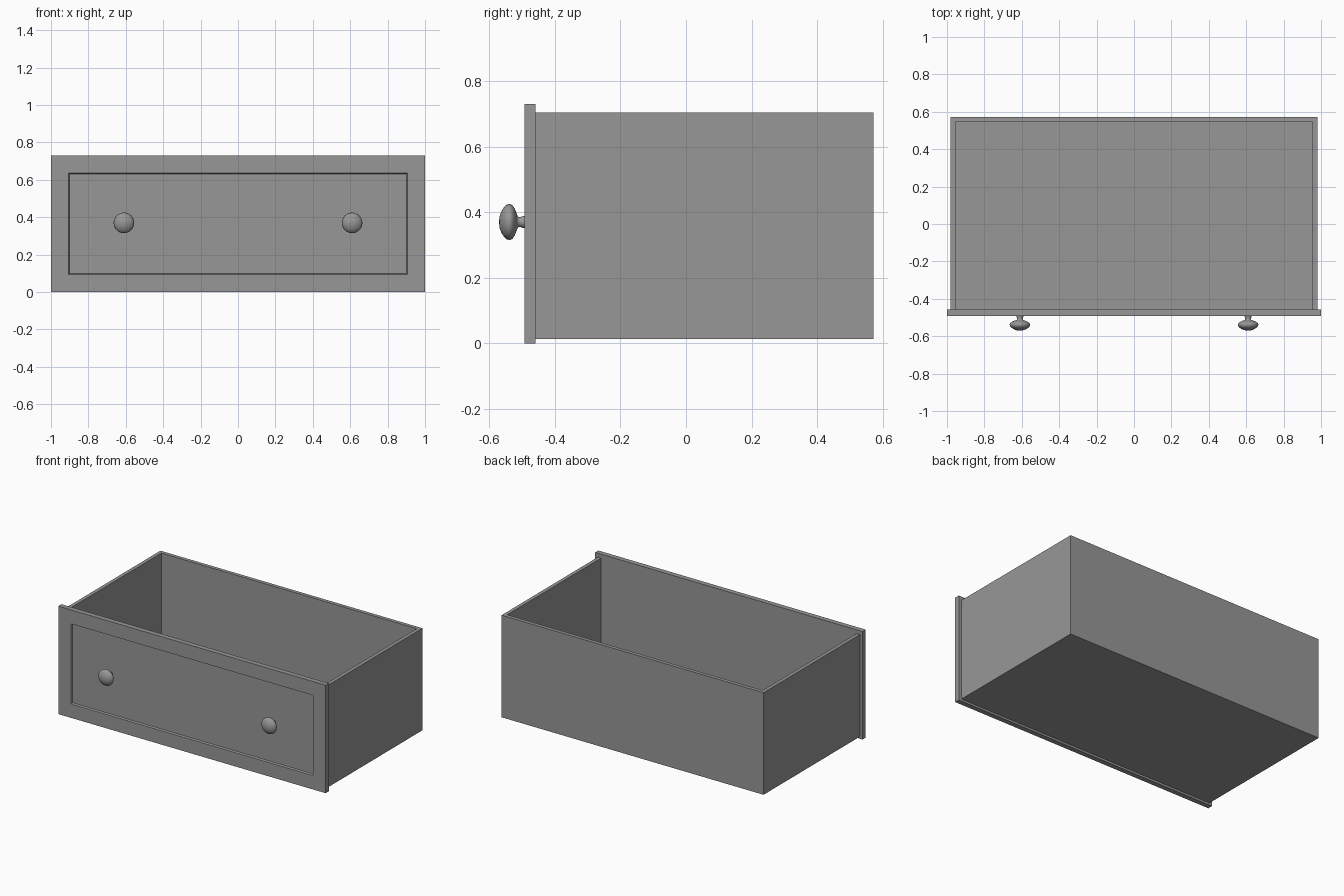
import bpy, bmesh, math
from mathutils import Vector

if "Cube" in bpy.data.objects:
    bpy.data.objects.remove(bpy.data.objects["Cube"])

grey = bpy.data.materials.new("plain grey")
grey.diffuse_color = (0.31, 0.31, 0.31, 1)
grey.use_nodes = True
grey.node_tree.nodes["Principled BSDF"].inputs["Base Color"].default_value = grey.diffuse_color


def add_object(name, bm):
    mesh = bpy.data.meshes.new(name)
    bmesh.ops.recalc_face_normals(bm, faces=bm.faces)
    bm.to_mesh(mesh)
    bm.free()
    mesh.materials.append(grey)
    ob = bpy.data.objects.new(name, mesh)
    bpy.context.collection.objects.link(ob)
    return ob


def box(lo, hi):
    bm = bmesh.new()
    bmesh.ops.create_cube(bm, size=1)
    lo, hi = Vector(lo), Vector(hi)
    for v in bm.verts:
        v.co = (lo + hi) / 2 + v.co * (hi - lo)
    bm.normal_update()
    return bm


# Front panel: frame with a shallow, slightly bevelled recess
bm = box((-1, -0.492, 0), (1, -0.458, 0.73))
front = [f for f in bm.faces if f.normal.y < -0.9]
bmesh.ops.inset_region(bm, faces=front, thickness=0.094, use_even_offset=True)
bmesh.ops.inset_region(bm, faces=front, thickness=0.005, use_even_offset=True)
for v in front[0].verts:
    v.co.y += 0.011
add_object("front_panel", bm)

# Drawer box: floor, sides and back, given thickness inwards
bm = box((-0.98, -0.458, 0.014), (0.98, 0.571, 0.704))
bmesh.ops.delete(bm, geom=[f for f in bm.faces if f.normal.z > 0.9 or f.normal.y < -0.9],
                 context='FACES')
# keep outward normals explicit, since the shell is open
bm.normal_update()
mesh = bpy.data.meshes.new("drawer_box")
bm.to_mesh(mesh)
bm.free()
mesh.materials.append(grey)
tray = bpy.data.objects.new("drawer_box", mesh)
bpy.context.collection.objects.link(tray)
solid = tray.modifiers.new("wall thickness", 'SOLIDIFY')
solid.thickness = 0.025
solid.offset = -1
solid.use_even_offset = True

# Knobs: turned profile (distance from panel, radius)
profile = [(-0.002, 0.019), (0.004, 0.018), (0.013, 0.0155), (0.020, 0.016),
           (0.024, 0.026), (0.030, 0.041), (0.037, 0.051), (0.045, 0.055),
           (0.054, 0.053), (0.062, 0.046), (0.070, 0.034), (0.076, 0.018), (0.078, 0)]
for side, x in (("left", -0.61), ("right", 0.61)):
    bm = bmesh.new()
    verts = [bm.verts.new((x + r, -0.492 - d, 0.37)) for d, r in profile]
    edges = [bm.edges.new(pair) for pair in zip(verts, verts[1:])]
    bmesh.ops.spin(bm, geom=verts + edges, cent=(x, 0, 0.37), axis=(0, 1, 0),
                   angle=math.tau, steps=32)
    bmesh.ops.remove_doubles(bm, verts=bm.verts, dist=0.0002)
    for f in bm.faces:
        f.smooth = True
    add_object(side + "_knob", bm)
